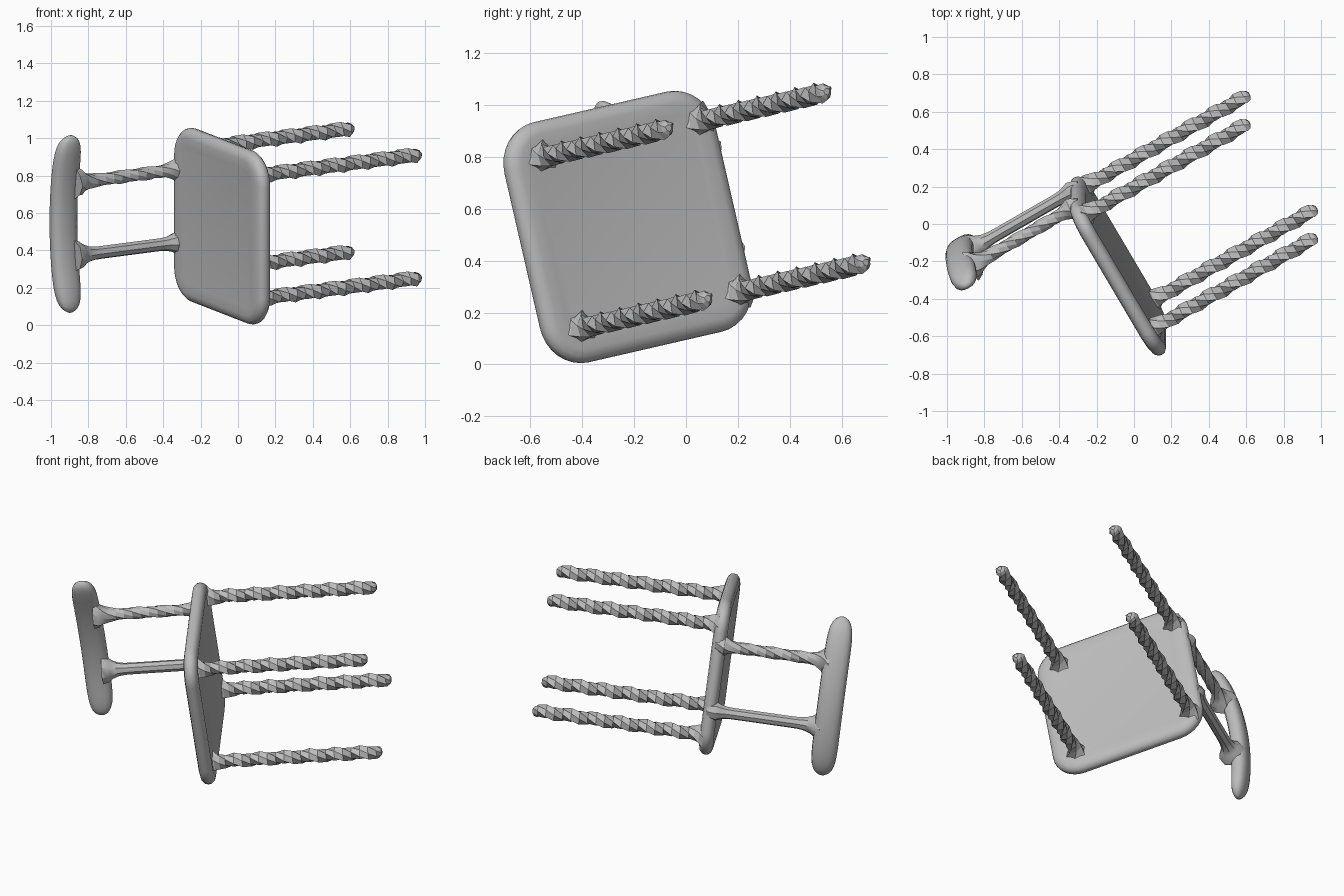
import bpy, bmesh, math
from mathutils import Matrix, Vector

if "Cube" in bpy.data.objects:
    bpy.data.objects.remove(bpy.data.objects["Cube"])

# Chair axes: U = back to front, V = side to side, N = seat towards leg tips
U = Vector((0.499, -0.845, -0.194)).normalized()
N = Vector((0.867, 0.4865, 0.111))
N = (N - U * N.dot(U)).normalized()
V = N.cross(U)
FRAME = Matrix((U, V, N)).transposed().to_4x4()
FRAME.translation = (-0.085, -0.225, 0.53)

grey = bpy.data.materials.new("plain grey")
grey.diffuse_color = (0.5, 0.5, 0.5, 1)
grey.use_nodes = True
grey.node_tree.nodes["Principled BSDF"].inputs["Base Color"].default_value = grey.diffuse_color


def loft(name, rings, smooth_angle):
    """Skin a list of equal-length point rings and cap both ends."""
    bm = bmesh.new()
    loops = [[bm.verts.new(p) for p in ring] for ring in rings]
    n = len(loops[0])
    for a, b in zip(loops, loops[1:]):
        for i in range(n):
            j = (i + 1) % n
            bm.faces.new((a[i], a[j], b[j], b[i]))
    bm.faces.new(loops[0][::-1])
    bm.faces.new(loops[-1])
    bmesh.ops.recalc_face_normals(bm, faces=bm.faces)
    mesh = bpy.data.meshes.new(name)
    bm.to_mesh(mesh)
    bm.free()
    mesh.materials.append(grey)
    obj = bpy.data.objects.new(name, mesh)
    bpy.context.collection.objects.link(obj)
    obj.matrix_world = FRAME
    bpy.ops.object.select_all(action='DESELECT')
    obj.select_set(True)
    bpy.context.view_layer.objects.active = obj
    bpy.ops.object.shade_smooth_by_angle(angle=math.radians(smooth_angle))
    return obj


# Seat: rounded square slab with a soft rim
def seat_ring(inset, w):
    half, r, pts = 0.475, 0.17, []
    for k, (su, sv) in enumerate(((1, 1), (-1, 1), (-1, -1), (1, -1))):
        for s in range(9):
            a = math.pi / 2 * (k + s / 8)
            pts.append((su * (half - r) + (r - inset) * math.cos(a),
                        sv * (half - r) + (r - inset) * math.sin(a), w))
    return pts


rim = [(0.10, 0.036), (0.05, 0.042), (0.02, 0.034), (0.004, 0.018), (0, 0)]
profile = rim + [(i, -w) for i, w in rim[-2::-1]]
loft("seat", [seat_ring(i, w) for i, w in profile], 40)


# Rods running along N: stations are (position, radius)
def rod(name, u, v, stations, sides, ridge, twist, angle, lean=0.0):
    rings = []
    w0 = stations[0][0]
    for w, r in stations:
        ring = []
        for i in range(sides):
            a = 2 * math.pi * i / sides + twist * (w - w0)
            rr = r * (1 + ridge * (-1) ** i)
            ring.append((u + lean * (w - w0) + rr * math.cos(a),
                         v + rr * math.sin(a), w))
        rings.append(ring)
    return loft(name, rings, angle)


# Legs: four twisted, faceted rods flaring into the seat
leg = [(0.02, 0.075), (0.045, 0.058), (0.075, 0.045)]
leg += [(0.11 + 0.05 * k, 0.041) for k in range(18)]
leg += [(1.01, 0.039), (1.03, 0.029), (1.04, 0.014)]
for end, u in (("front", 0.322), ("back", -0.40)):
    for side, v in (("left", -0.338), ("right", 0.338)):
        rod(f"{end}_leg_{side}", u, v, leg, 6, 0.10, 14, 18)

# Back posts: flared where they meet the seat and the top rail
post = [(-0.66, 0.085), (-0.63, 0.075), (-0.605, 0.056), (-0.57, 0.042), (-0.53, 0.036)]
post += [(-0.53 + 0.05 * k, 0.035) for k in range(1, 9)]
post += [(-0.09, 0.038), (-0.06, 0.046), (-0.035, 0.056), (-0.01, 0.05), (0.02, 0.035)]
rod("back_post_left", -0.437, -0.225, post, 8, 0.06, 10, 25, -0.01)
rod("back_post_right", -0.437, 0.175, post, 8, 0.0, 0, 40, -0.01)

# Top rail: thick bar bowed backwards, with rounded ends
rings = []
for k in range(25):
    t = -math.cos(math.pi * k / 24)
    s = max(0.15, (1 - abs(t) ** 9) ** 0.5)
    cu = -0.485 + 0.075 * t * t
    ring = []
    for i in range(16):
        a = 2 * math.pi * i / 16
        c, d = math.cos(a), math.sin(a)
        ring.append((cu + 0.05 * s * math.copysign(abs(c) ** 0.8, c),
                     -0.01 + 0.485 * t,
                     -0.70 + 0.077 * s * math.copysign(abs(d) ** 0.8, d)))
    rings.append(ring)
loft("top_rail", rings, 50)
